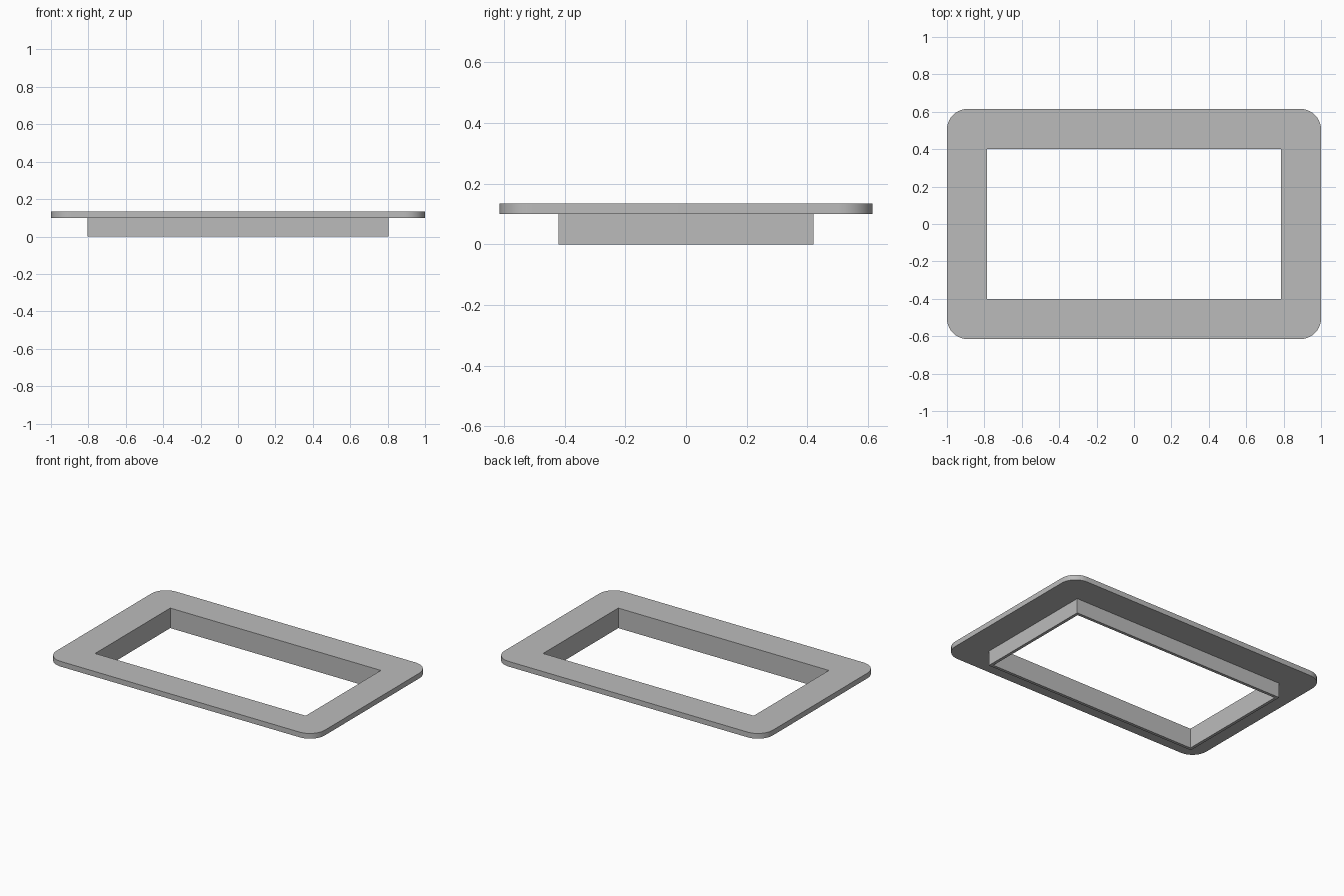
import bpy
import bmesh
from math import cos, sin, pi, radians

cube = bpy.data.objects.get("Cube")
if cube:
    bpy.data.objects.remove(cube, do_unlink=True)

CORNER_STEPS = 10

grey = bpy.data.materials.new("plain_grey")
grey.use_nodes = True
grey.diffuse_color = (0.5, 0.5, 0.5, 1)
grey.node_tree.nodes["Principled BSDF"].inputs["Base Color"].default_value = (0.5, 0.5, 0.5, 1)


def rounded_ring(bm, half_x, half_y, z, radius):
    """Rectangle loop with rounded corners (radius 0 gives sharp ones)."""
    ring = []
    for quarter, (sx, sy) in enumerate([(1, 1), (-1, 1), (-1, -1), (1, -1)]):
        for step in range(CORNER_STEPS + 1):
            a = (quarter + step / CORNER_STEPS) * pi / 2
            ring.append(bm.verts.new((sx * (half_x - radius) + radius * cos(a),
                                      sy * (half_y - radius) + radius * sin(a), z)))
    return ring


def swept_frame(name, sections):
    """Join the loops in order, and the last back to the first, into a closed frame."""
    bm = bmesh.new()
    rings = [rounded_ring(bm, *section) for section in sections]
    for i, lower in enumerate(rings):
        upper = rings[(i + 1) % len(rings)]
        for j in range(len(lower)):
            k = (j + 1) % len(lower)
            bm.faces.new((lower[j], lower[k], upper[k], upper[j]))
    # Collapse the sharp corners to single points
    bmesh.ops.remove_doubles(bm, verts=bm.verts, dist=0.0001)
    bmesh.ops.recalc_face_normals(bm, faces=bm.faces)
    mesh = bpy.data.meshes.new(name)
    bm.to_mesh(mesh)
    bm.free()
    mesh.materials.append(grey)
    obj = bpy.data.objects.new(name, mesh)
    bpy.context.collection.objects.link(obj)
    bpy.ops.object.select_all(action="DESELECT")
    obj.select_set(True)
    bpy.context.view_layer.objects.active = obj
    bpy.ops.object.shade_smooth_by_angle(angle=radians(30))
    return obj


# Wide rounded flange with a thin collar hanging around the opening
# Each section: half width, half depth, height, corner radius
swept_frame("flanged_frame", [
    (1.0, 0.615, 0.135, 0.11),    # flange top edge
    (1.0, 0.615, 0.1, 0.11),      # flange bottom edge
    (0.805, 0.42, 0.1, 0),        # collar root
    (0.805, 0.42, 0, 0),          # collar outer foot
    (0.785, 0.4, 0, 0),           # collar inner foot
    (0.785, 0.4, 0.135, 0),       # opening at the top
])
